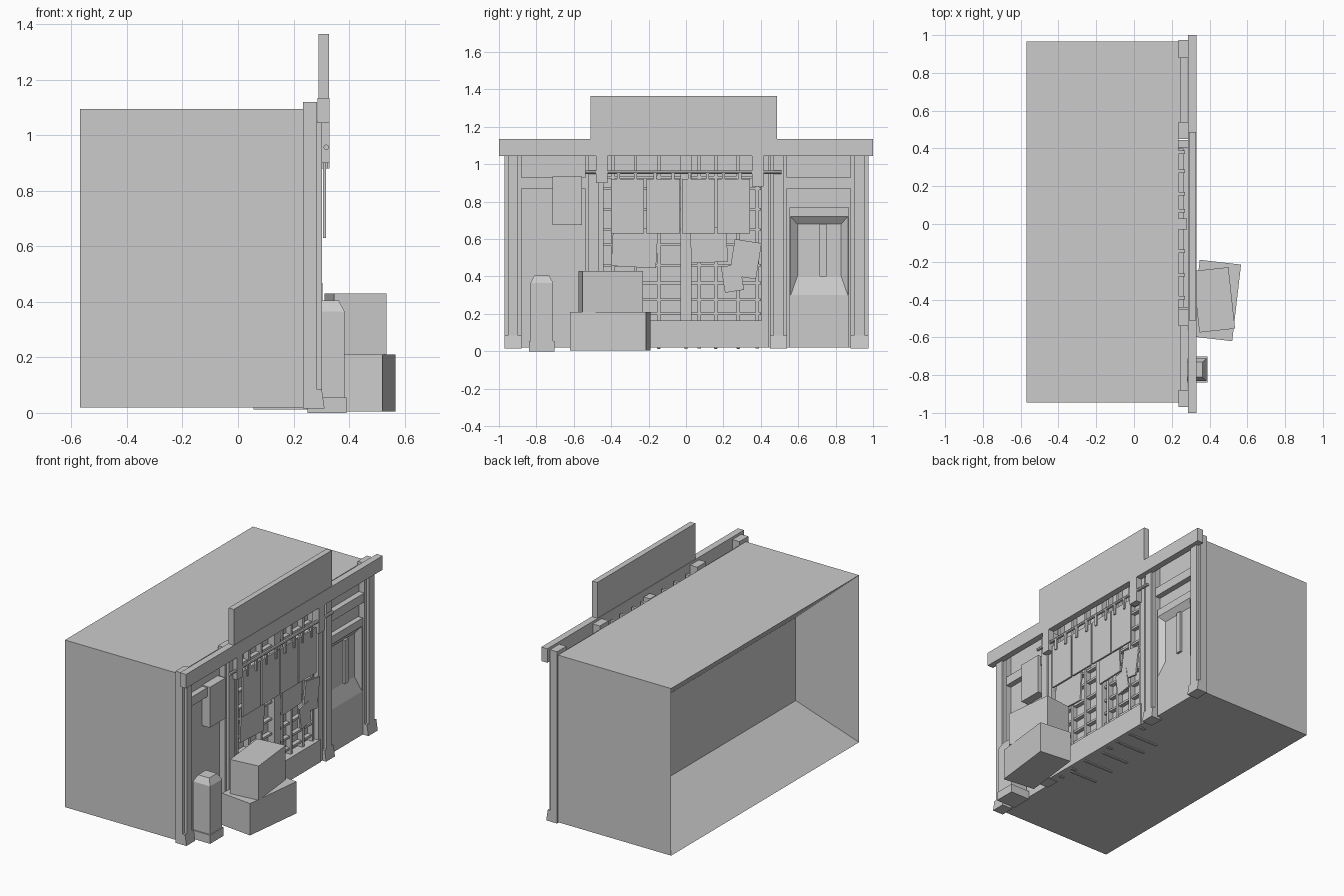
import bpy, bmesh, math
from mathutils import Matrix, Vector

if "Cube" in bpy.data.objects:
    bpy.data.objects.remove(bpy.data.objects["Cube"])


def finish(name, bm):
    bmesh.ops.recalc_face_normals(bm, faces=bm.faces)
    me = bpy.data.meshes.new(name)
    bm.to_mesh(me)
    bm.free()
    ob = bpy.data.objects.new(name, me)
    bpy.context.collection.objects.link(ob)
    return ob


def add_box(bm, x, y, z, rot=0.0, axis='Z'):
    """Box from three (min, max) ranges, turned about its own centre."""
    c = Vector((sum(x) / 2, sum(y) / 2, sum(z) / 2))
    s = (x[1] - x[0], y[1] - y[0], z[1] - z[0], 1)
    m = Matrix.Translation(c) @ Matrix.Rotation(math.radians(rot), 4, axis) @ Matrix.Diagonal(s)
    return bmesh.ops.create_cube(bm, size=1, matrix=m)['verts']


def box(name, x, y, z, rot=0.0, axis='Z'):
    bm = bmesh.new()
    add_box(bm, x, y, z, rot, axis)
    return finish(name, bm)


def recessed_box(name, x, y, z, side, rim, depth_x, inner):
    """Box whose +x or -x face has a sunken panel with sloping sides."""
    bm = bmesh.new()
    add_box(bm, x, y, z)
    bm.normal_update()
    f = next(f for f in bm.faces if f.normal.x * side > 0.9)
    c = f.calc_center_median()
    for ranges, px in ((rim, None), (inner, depth_x)):
        if ranges is None:
            continue
        bmesh.ops.inset_region(bm, faces=[f], thickness=0.005)
        for v in f.verts:
            v.co.y = ranges[0][v.co.y > c.y]
            v.co.z = ranges[1][v.co.z > c.z]
            if px is not None:
                v.co.x = px
    return finish(name, bm)


# Main building volume with the sunken back
recessed_box('building_shell', (-0.57, 0.235), (-0.945, 0.965), (0.02, 1.095), -1,
             None, -0.27, ((-0.73, 0.745), (0.29, 0.825)))

# Pilasters: backing slab, raised shaft, sloping foot
for i, (a, b) in enumerate(((-0.97, -0.88), (-0.54, -0.45), (0.45, 0.54), (0.88, 0.975))):
    bm = bmesh.new()
    add_box(bm, (0.235, 0.285), (a, b), (0.015, 1.12))
    add_box(bm, (0.28, 0.302), (a + 0.018, b - 0.018), (0.02, 1.05))
    foot = add_box(bm, (0.28, 0.312), (a, b), (0.015, 0.085))
    for v in foot:
        if v.co.z > 0.05 and v.co.x > 0.3:
            v.co.x = 0.302
    finish(f'pilaster_{i}', bm)

# Cornice beam and sign board
box('cornice_beam', (0.287, 0.33), (-1, 1), (1.045, 1.135))
box('sign_board', (0.29, 0.327), (-0.51, 0.487), (1.05, 1.365))

# Side bay wall panels and cross beams
for n, a, b in (('left', -0.88, -0.54), ('right', 0.54, 0.88)):
    box(f'{n}_bay_panel', (0.23, 0.245), (a, b), (0.02, 1.09))
    box(f'{n}_bay_beam', (0.24, 0.282), (a, b), (0.87, 0.928))

# Small notice box in the left bay
box('notice_box', (0.24, 0.30), (-0.715, -0.555), (0.675, 0.935))

# Door with sunken window and centre strip
recessed_box('door', (0.235, 0.278), (0.553, 0.872), (0.02, 0.77), 1,
             ((0.56, 0.865), (0.30, 0.72)), 0.247, ((0.595, 0.83), (0.40, 0.68)))
box('door_mullion', (0.24, 0.262), (0.715, 0.75), (0.40, 0.68))

# Window lattice
bm = bmesh.new()
for y in (-0.39, -0.27, -0.145, 0.07, 0.16, 0.28, 0.38):
    add_box(bm, (0.235, 0.27), (y - 0.009, y + 0.009), (0.015, 1.09))
for z in (0.20, 0.275, 0.365, 0.46, 0.57, 0.65, 0.76, 0.87, 0.93):
    add_box(bm, (0.235, 0.262), (-0.45, 0.40), (z - 0.007, z + 0.007))
add_box(bm, (0.235, 0.28), (-0.03, 0.03), (0.02, 1.10))
finish('window_lattice', bm)

# Thin sills that run under the floor
bm = bmesh.new()
for y in (-0.3, -0.145, 0.0, 0.16, 0.28):
    add_box(bm, (0.055, 0.25), (y - 0.007, y + 0.007), (0.013, 0.024))
finish('floor_runners', bm)

# Window plinth and side jambs
box('window_plinth', (0.235, 0.295), (-0.46, 0.415), (0.02, 0.165))
for n, y in (('left', -0.46), ('right', 0.425)):
    box(f'{n}_window_jamb', (0.235, 0.29), (y - 0.02, y + 0.02), (0.02, 1.05))

# Rail brackets
for n, a, b in (('left', -0.48, -0.42), ('right', 0.352, 0.415)):
    box(f'{n}_rail_bracket', (0.285, 0.33), (a, b), (0.88 if n == 'right' else 0.9, 1.05))

# Hanging rail
bm = bmesh.new()
bmesh.ops.create_cone(bm, cap_ends=True, segments=8, radius1=0.01, radius2=0.01, depth=1.05,
                      matrix=Matrix.Translation((0.318, -0.015, 0.957)) @ Matrix.Rotation(math.pi / 2, 4, 'X'))
finish('hanging_rail', bm)

# Hooks on the rail
bm = bmesh.new()
for y in (-0.36, -0.27, -0.165, -0.07, 0.02, 0.115, 0.2, 0.29):
    add_box(bm, (0.31, 0.325), (y - 0.008, y + 0.008), (0.88, 0.96))
finish('rail_hooks', bm)

# Hanging sheets
for i, y in enumerate((-0.402, -0.21, -0.022, 0.165)):
    box(f'hanging_sheet_{i}', (0.306, 0.317), (y, y + 0.178), (0.63, 0.922))

# Loose posters
posters = ((-0.395, -0.155, 0.45, 0.66, -3), (0.025, 0.22, 0.475, 0.66, 2),
           (0.245, 0.39, 0.395, 0.59, -9), (0.197, 0.30, 0.32, 0.46, 9))
for i, (a, b, c, d, r) in enumerate(posters):
    box(f'poster_{i}', (0.285 + 0.003 * i, 0.296 + 0.003 * i), (a, b), (c, d), r, 'X')

# Stacked crates
box('lower_crate', (0.324, 0.544), (-0.609, -0.201), (0.005, 0.21), -6.6)
box('upper_crate', (0.328, 0.518), (-0.565, -0.238), (0.21, 0.43), 6.2)

# Bollard with square base and tapered cap
bm = bmesh.new()
add_box(bm, (0.25, 0.39), (-0.84, -0.702), (0.0, 0.055))
add_box(bm, (0.262, 0.384), (-0.832, -0.71), (0.055, 0.365))
for v in add_box(bm, (0.262, 0.384), (-0.832, -0.71), (0.365, 0.405)):
    if v.co.z > 0.38:
        v.co.x = 0.323 + (v.co.x - 0.323) * 0.65
        v.co.y = -0.771 + (v.co.y + 0.771) * 0.65
finish('bollard', bm)
